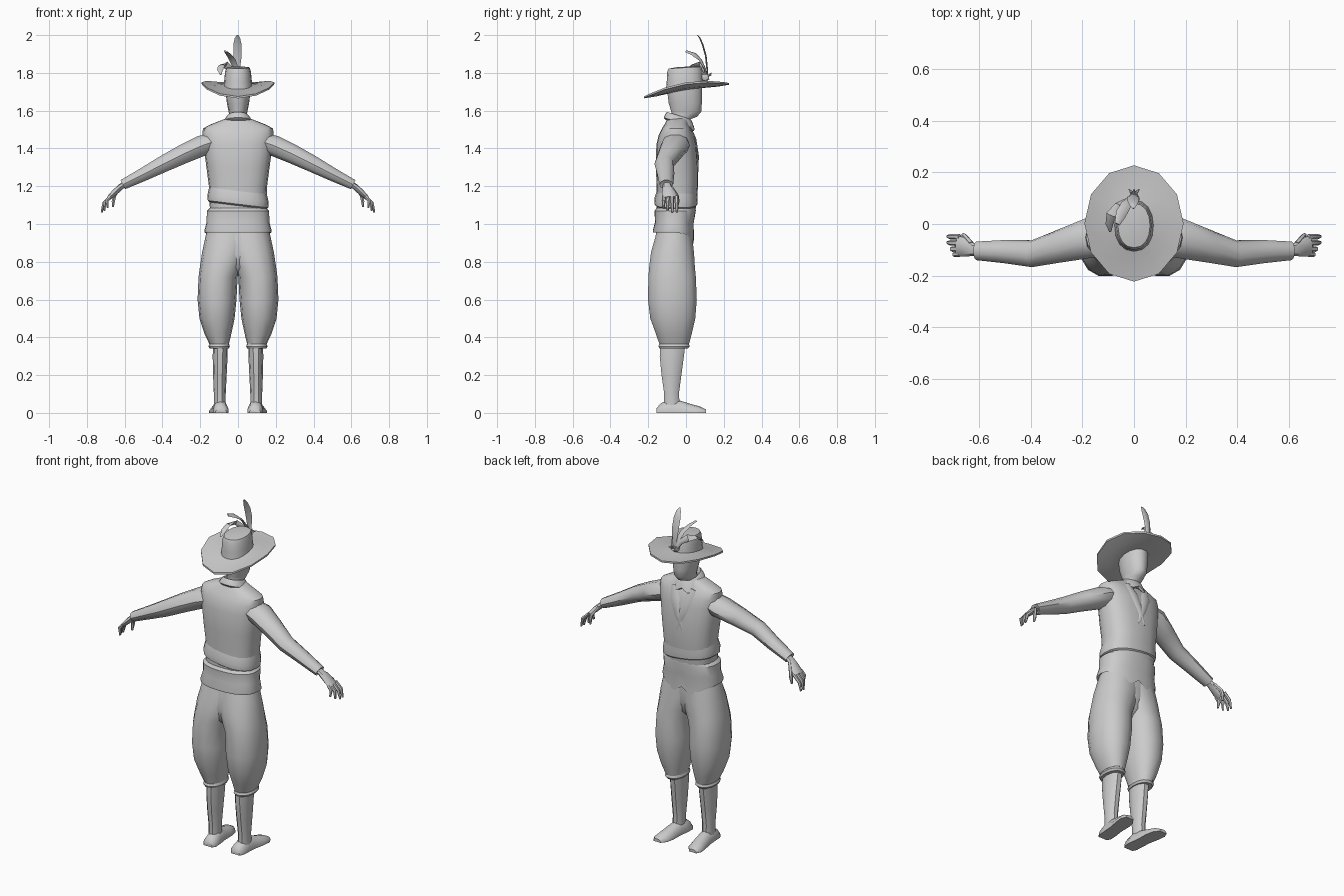
import bpy, bmesh, math
from mathutils import Vector as V

grey = bpy.data.materials.new("light_grey")
grey.diffuse_color = (0.6, 0.6, 0.6, 1)
SIDES = ((1, "right"), (-1, "left"))


def loft(name, rings, caps=True, angle=40):
    """Skin a list of vertex rings into a smooth part."""
    bm = bmesh.new()
    vs = [[bm.verts.new(p) for p in r] for r in rings]
    n = len(vs[0])
    for a, b in zip(vs, vs[1:]):
        for i in range(n):
            j = (i + 1) % n
            bm.faces.new((a[i], a[j], b[j], b[i]))
    if caps:
        bm.faces.new(vs[0])
        bm.faces.new(vs[-1])
    bmesh.ops.recalc_face_normals(bm, faces=bm.faces)
    me = bpy.data.meshes.new(name)
    bm.to_mesh(me)
    bm.free()
    me.materials.append(grey)
    ob = bpy.data.objects.new(name, me)
    bpy.context.collection.objects.link(ob)
    bpy.ops.object.select_all(action='DESELECT')
    ob.select_set(True)
    bpy.context.view_layer.objects.active = ob
    bpy.ops.object.shade_smooth_by_angle(angle=math.radians(angle))
    return ob


def ring(c, u, v, n, p=2.0):
    """Superellipse ring around c with half axes u and v."""
    pts = []
    for i in range(n):
        a = 2 * math.pi * i / n
        x, y = math.cos(a), math.sin(a)
        x, y = (math.copysign(abs(t) ** (2 / p), t) for t in (x, y))
        pts.append(V(c) + V(u) * x + V(v) * y)
    return pts


def level(z, x0, x1, y0, y1, n=14, p=2.2):
    """Horizontal ring given by its extents."""
    return ring(((x0 + x1) / 2, (y0 + y1) / 2, z), ((x1 - x0) / 2, 0, 0),
                (0, (y1 - y0) / 2, 0), n, p)


def tube(name, pts, side=(0, 1, 0), n=8):
    """Tube along (x, y, z, half width along side, half thickness) points."""
    cs = [V(p[:3]) for p in pts]
    rings = []
    for i, p in enumerate(pts):
        t = (cs[min(i + 1, len(cs) - 1)] - cs[max(i - 1, 0)]).normalized()
        u = V(side)
        u = (u - t * u.dot(t)).normalized()
        rings.append(ring(cs[i], u * p[3], t.cross(u) * p[4], n))
    return loft(name, rings)


# Legs: baggy trousers, cuffs, stockings and shoes
trousers = [(1.0, -.08, .155, -.15, .03), (.93, -.07, .173, -.165, .035),
            (.85, -.05, .19, -.188, .045), (.77, -.02, .202, -.198, .05),
            (.72, .002, .209, -.202, .055), (.6, .008, .214, -.204, .06),
            (.5, .018, .204, -.192, .052), (.42, .035, .178, -.162, .033),
            (.365, .048, .152, -.143, .018)]
stocking = [(.37, .055, .132, -.14, .0), (.3, .055, .134, -.142, -.008),
            (.2, .06, .132, -.132, -.022), (.1, .065, .128, -.117, -.036),
            (.03, .065, .128, -.12, -.03)]
shoe = [(-.155, .09, .028, .025), (-.135, .09, .04, .05), (-.085, .093, .04, .075),
        (-.035, .098, .038, .066), (.03, .105, .044, .046), (.075, .112, .042, .034),
        (.105, .117, .024, .018)]
for s, side in SIDES:
    loft(side + "_trouser_leg", [level(z, s * a, s * b, c, d) for z, a, b, c, d in trousers])
    loft(side + "_trouser_cuff", [level(z, s * a, s * b, c, d) for z, a, b, c, d in
         ((.368, .048, .15, -.142, .017), (.352, .043, .157, -.148, .021), (.34, .05, .15, -.142, .012))])
    loft(side + "_stocking", [level(z, s * a, s * b, c, d, 10) for z, a, b, c, d in stocking])
    loft(side + "_shoe", [[(s * (x + w * k), y, h * q) for k, q in
         ((-1, 0), (1, 0), (1, .35), (.6, .85), (0, 1), (-.6, .85), (-1, .35))]
         for y, x, w, h in shoe], angle=50)

# Seat joining both trouser legs
loft("trouser_seat", [level(1.0, -.15, .15, -.15, .03), level(.92, -.165, .165, -.165, .035),
                      level(.84, -.13, .13, -.178, .035), level(.77, -.08, .08, -.165, .02),
                      level(.73, -.03, .03, -.12, -.02)])

# Waistcoat body with squared shoulders
vest = [(1.03, .145, -.155, .045), (1.1, .15, -.155, .054), (1.2, .154, -.155, .064),
        (1.3, .167, -.16, .064), (1.42, .183, -.157, .055), (1.47, .188, -.145, .042),
        (1.505, .186, -.128, .026), (1.525, .15, -.115, .015), (1.545, .1, -.105, .01),
        (1.56, .06, -.095, .005)]
loft("waistcoat", [level(z, -w, w, a, b, 20, 2.5) for z, w, a, b in vest])

# Bloused fold of the waistcoat, hanging lower on one side
fold = [(1.19, .15, -.15, .058), (1.135, .162, -.168, .062), (1.105, .16, -.166, .06),
        (1.095, .146, -.152, .05)]
loft("waistcoat_fold", [[(p.x, p.y, p.z - .12 * p.x) for p in level(z, -w, w, a, b, 20, 2.5)]
                        for z, w, a, b in fold])


# Sash and pointed front hem
def hem(p, k):
    f = max(0, (p.y + .05) / .09)
    point = max(0, 1 - abs(abs(p.x) - .065) / .075)
    return (p.x, p.y, p.z - k * f * (.02 + .05 * point))


sash = [(1.085, .148, -.155, .05, 0), (1.07, .165, -.167, .052, 0),
        (1.01, .166, -.164, .04, .3), (.965, .178, -.176, .042, .9),
        (.955, .176, -.175, .042, 1), (.97, .16, -.16, .03, .9)]
loft("sash", [[hem(p, k) for p in level(z, -w, w, a, b, 28, 2.4)] for z, w, a, b, k in sash])

# Lapels crossing the chest as thin plates
for s, side in SIDES:
    path = [(s * .06, .02, 1.515, .02, .006), (s * .04, .047, 1.45, .03, .008),
            (s * .01, .062, 1.36, .022, .007), (-s * .02, .062, 1.27, .004, .003)]
    tube(side + "_lapel", path, (1, 0, 0), 6)

# Sleeves and hands
fingers = [(-.050, .722, -.048, 1.062), (-.074, .722, -.072, 1.06),
           (-.096, .708, -.098, 1.068), (-.116, .69, -.12, 1.085)]
for s, side in SIDES:
    sleeve = [(.13, -.055, 1.435, .07, .052), (.19, -.057, 1.415, .078, .058),
              (.29, -.085, 1.37, .065, .053), (.395, -.115, 1.318, .052, .046),
              (.5, -.107, 1.263, .045, .037), (.61, -.104, 1.208, .036, .028),
              (.607, -.104, 1.21, .026, .02)]
    rings = []
    for x, y, z, w, t in sleeve:
        rings.append(ring((s * x, y, z), (0, w, 0), (s * t * .45, 0, t * .9), 10))
    loft(side + "_sleeve", rings)
    tube(side + "_palm", [(s * .59, -.102, 1.217, .021, .015), (s * .62, -.1, 1.198, .024, .016),
                          (s * .655, -.09, 1.165, .037, .016), (s * .683, -.086, 1.138, .04, .012)])
    for i, (y0, x, y, z) in enumerate(fingers):
        tube(f"{side}_finger_{i + 1}", [(s * .675, y0, 1.145, .011, .01),
             (s * (.5 * x + .35), (y + y0) / 2, (z + 1.16) / 2, .0105, .01),
             (s * x, y, z, .006, .005)], n=6)
    tube(side + "_thumb", [(s * .63, -.078, 1.19, .012, .011), (s * .655, -.05, 1.15, .012, .011),
                           (s * .66, -.045, 1.12, .011, .01), (s * .662, -.048, 1.09, .006, .005)], n=6)

# Neck, head and pointed collar
head = [(1.5, .05, -.09, .01), (1.553, .045, -.085, .02), (1.568, .042, -.078, .06),
        (1.595, .05, -.08, .083), (1.64, .059, -.094, .086), (1.69, .065, -.1, .088),
        (1.75, .066, -.102, .088)]
loft("head", [level(z, -w, w, a, b, 14, 2.1) for z, w, a, b in head], angle=60)


def collar_drop(p, k):
    f = max(0, (p.y + .04) / .08)
    point = max(0, 1 - abs(abs(p.x) - .045) / .04)
    return (p.x, p.y + k * f * point * .012, p.z - .3 * (p.y + .04) - k * f * point * .03)


loft("collar", [[collar_drop(p, k) for p in level(z, -w, w, a, b, 24)] for z, w, a, b, k in
     ((1.545, .045, -.09, .015, 0), (1.575, .051, -.1, .022, 0),
      (1.568, .06, -.106, .03, 0), (1.54, .078, -.118, .042, 1), (1.53, .068, -.108, .033, 1))])

# Hat: tilted brim with raised sides, and a crown
def brim(rx, ry, dz, n=12):
    return [(p.x, p.y, 1.715 + dz + .16 * p.y + .03 * (p.x / .19) ** 2 - .008 * (p.y / .22) ** 2)
            for p in ring((0, .002, 0), (rx, 0, 0), (0, ry, 0), n)]


loft("hat_brim", [brim(.065, .09, -.008), brim(.13, .16, -.01), brim(.192, .225, -.006),
                  brim(.192, .225, .004), brim(.13, .16, .006), brim(.077, .102, .018),
                  brim(.06, .08, .02)])
crown = [(1.72, .077, -.106, .095), (1.76, .073, -.102, .09), (1.81, .068, -.1, .086),
         (1.828, .062, -.092, .08), (1.833, .03, -.05, .04)]
loft("hat_crown", [[(p.x, p.y, p.z + .06 * p.y) for p in level(z, -w, w, a, b, 16)]
                   for z, w, a, b in crown])

# Feathers and their clasp at the front of the hat
tube("upright_feather", [(0, .11, 1.76, .006, .004), (-.003, .112, 1.82, .014, .005),
                         (-.003, .105, 1.89, .022, .005), (-.003, .088, 1.95, .022, .005),
                         (-.003, .073, 1.985, .014, .004), (-.002, .06, 2.0, .004, .002)], (1, 0, 0), 6)
tube("bent_feather", [(0, .11, 1.76, .006, .004), (-.01, .1, 1.82, .014, .005),
                      (-.03, .075, 1.87, .02, .005), (-.05, .04, 1.9, .022, .005),
                      (-.065, 0, 1.914, .012, .004)], (.9, 0, -.45), 6)
tube("drooping_feather", [(0, .11, 1.76, .006, .004), (-.03, .095, 1.815, .014, .005),
                          (-.065, .075, 1.842, .02, .006), (-.088, .035, 1.838, .02, .006),
                          (-.095, 0, 1.815, .015, .005), (-.092, -.03, 1.79, .004, .003)], (.8, .5, .3), 6)
tube("feather_clasp", [(0, .08, 1.775, .018, .02), (0, .1, 1.775, .022, .024),
                       (0, .12, 1.78, .012, .014)], (1, 0, 0), 8)
for k in (-1, 0, 1):
    tube(f"clasp_tuft_{k + 2}", [(0, .11, 1.775, .006, .006), (k * .012, .125, 1.79, .006, .006),
                                 (k * .02, .135, 1.8 - .012 * abs(k), .002, .002)], (1, 0, 0), 5)
